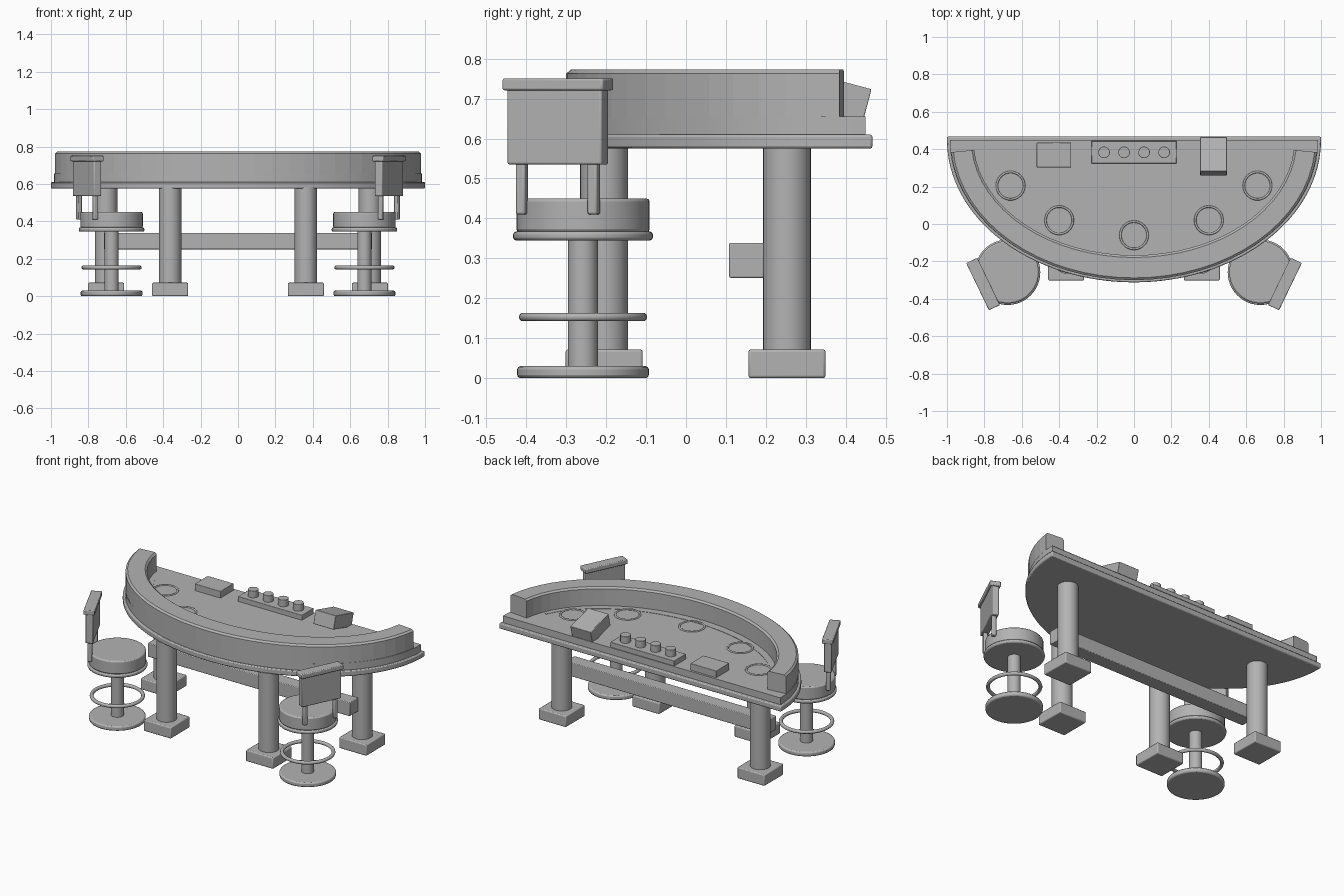
import bpy, bmesh, math
from mathutils import Matrix, Vector

old = bpy.data.objects.get("Cube")
if old:
    bpy.data.objects.remove(old, do_unlink=True)

grey = bpy.data.materials.new("plain_grey")
GREY = (0.45, 0.45, 0.45, 1)
grey.use_nodes = True
grey.diffuse_color = GREY
grey.node_tree.nodes["Principled BSDF"].inputs["Base Color"].default_value = GREY

CY = 0.45        # y of the straight side of the half oval
FELT = 0.655     # height of the playing surface


def finish(bm, name, bevel=0.0, smooth=True):
    bmesh.ops.recalc_face_normals(bm, faces=bm.faces)
    mesh = bpy.data.meshes.new(name)
    bm.to_mesh(mesh)
    bm.free()
    mesh.materials.append(grey)
    ob = bpy.data.objects.new(name, mesh)
    bpy.context.collection.objects.link(ob)
    if smooth:
        bpy.ops.object.select_all(action='DESELECT')
        ob.select_set(True)
        bpy.context.view_layer.objects.active = ob
        bpy.ops.object.shade_smooth_by_angle(angle=math.radians(35))
    if bevel:
        mod = ob.modifiers.new("soft_edges", 'BEVEL')
        mod.width = bevel
        mod.segments = 2
        mod.limit_method = 'ANGLE'
        mod.angle_limit = math.radians(40)
    return ob


def box(name, size, loc, rot=Matrix(), bevel=0.006):
    bm = bmesh.new()
    bmesh.ops.create_cube(bm, size=1)
    bm.transform(Matrix.Translation(loc) @ rot @ Matrix.Diagonal((*size, 1)))
    return finish(bm, name, bevel)


def cylinder(name, r, x, y, z0, z1, bevel=0.0, sides=32):
    bm = bmesh.new()
    bmesh.ops.create_cone(bm, cap_ends=True, segments=sides, radius1=r, radius2=r, depth=z1 - z0)
    bm.transform(Matrix.Translation((x, y, (z0 + z1) / 2)))
    return finish(bm, name, bevel)


def ring(name, major, minor, x, y, z):
    bpy.ops.mesh.primitive_torus_add(major_radius=major, minor_radius=minor, major_segments=40,
                                     minor_segments=10, location=(x, y, z))
    ob = bpy.context.object
    ob.name = name
    ob.data.materials.append(grey)
    bpy.ops.object.shade_smooth_by_angle(angle=math.radians(60))


def oval(a, b, t, z):
    return Vector((a * math.cos(t), CY - b * math.sin(t), z))


def half_oval_slab(name, a, b, back, z0, z1, bevel):
    bm = bmesh.new()
    n = 64
    pts = [oval(a, b, math.pi * i / n, z0) for i in range(n + 1)]
    pts += [Vector((-a, back, z0)), Vector((a, back, z0))]
    face = bm.faces.new([bm.verts.new(p) for p in pts])
    top = bmesh.ops.extrude_face_region(bm, geom=[face])["geom"]
    moved = [v for v in top if isinstance(v, bmesh.types.BMVert)]
    bmesh.ops.translate(bm, verts=moved, vec=(0, 0, z1 - z0))
    return finish(bm, name, bevel)


def oval_sweep(name, profile, t0, n, smooth):
    """Sweep a closed profile of (a, b, z) points along the front of the oval."""
    bm = bmesh.new()
    rows = []
    for i in range(n + 1):
        t = t0 + (math.pi - 2 * t0) * i / n
        rows.append([bm.verts.new(oval(a, b, t, z)) for a, b, z in profile])
    k = len(profile)
    for r0, r1 in zip(rows, rows[1:]):
        for j in range(k):
            bm.faces.new((r0[j], r0[(j + 1) % k], r1[(j + 1) % k], r1[j]))
    bm.faces.new(rows[0])
    bm.faces.new(rows[-1])
    return finish(bm, name, 0, smooth)


# Table top: lower rim and playing surface
half_oval_slab("table_rim", 1.0, 0.762, 0.467, 0.575, 0.61, 0.006)
half_oval_slab("playing_surface", 0.985, 0.748, 0.447, 0.608, FELT, 0.003)

# Padded arm rail, faceted, with a stepped cap
ao, bo, ai, bi = 0.982, 0.75, 0.858, 0.617
zc, zt, c = 0.763, 0.773, 0.012
oval_sweep("arm_rail", [(ao, bo, FELT - 0.002), (ao, bo, zc), (ao - c, bo - c, zt),
                        (ai + c, bi + c, zt), (ai, bi, zc), (ai, bi, FELT - 0.002)],
           0.088, 32, False)

# Thin printed line and betting rings
oval_sweep("printed_line", [(0.835, 0.575, FELT - 0.002), (0.835, 0.575, FELT + 0.002),
                            (0.825, 0.565, FELT + 0.002), (0.825, 0.565, FELT - 0.002)],
           0.29, 64, True)
for i, (x, y) in enumerate([(-0.66, 0.205), (-0.4, 0.02), (0, -0.06), (0.4, 0.02), (0.66, 0.205)]):
    ring(f"betting_ring_{i + 1}", 0.073, 0.006, x, y, FELT)

# Dealer's tray with chip stacks, discard holder and card shoe
box("chip_tray", (0.455, 0.12, 0.04), (0, 0.384, FELT + 0.012), bevel=0.003)
for i in range(4):
    cylinder(f"chip_stack_{i + 1}", 0.031, -0.16 + 0.107 * i, 0.383, FELT + 0.03, FELT + 0.075, 0.002, 24)
box("discard_holder", (0.184, 0.134, 0.05), (-0.428, 0.369, FELT + 0.018), bevel=0.003)
box("card_shoe", (0.144, 0.19, 0.085), (0.425, 0.362, 0.707),
    Matrix.Rotation(math.radians(-15), 4, 'X'), 0.003)

# Legs, feet and cross beam
for side, s in (("right", -1), ("left", 1)):
    for place, x, y in (("front", 0.363, -0.205), ("back", 0.705, 0.253)):
        cylinder(f"{place}_{side}_leg", 0.06, s * x, y, 0.06, 0.58)
        box(f"{place}_{side}_foot", (0.193, 0.193, 0.072), (s * x, y, 0.036))
box("cross_beam", (1.435, 0.088, 0.088), (0, 0.152, 0.295), bevel=0.004)

# Stools with backrests turned toward the table
for side, s in (("right", -1), ("left", 1)):
    x, y = s * 0.676, -0.258
    cylinder(f"{side}_stool_base", 0.165, x, y, 0, 0.03, 0.008, 48)
    cylinder(f"{side}_stool_post", 0.0375, x, y, 0.025, 0.35)
    ring(f"{side}_stool_foot_ring", 0.15, 0.011, x, y, 0.153)
    cylinder(f"{side}_stool_seat_plate", 0.175, x, y, 0.345, 0.367, 0.007, 48)
    cylinder(f"{side}_stool_cushion", 0.167, x, y, 0.365, 0.45, 0.008, 48)
    turn = Matrix.Rotation(math.radians(-25.7 if s > 0 else 205.7), 4, 'Z')
    parts = [("panel", (0.045, 0.262, 0.19), 0, 0.63), ("cap", (0.066, 0.28, 0.03), 0, 0.736),
             ("upright_a", (0.026, 0.026, 0.14), -0.1, 0.48), ("upright_b", (0.026, 0.026, 0.14), 0.1, 0.48)]
    for part, size, along, z in parts:
        loc = Vector((x, y, z)) + turn @ Vector((0.145, along, 0))
        box(f"{side}_stool_back_{part}", size, loc, turn, 0.005)
